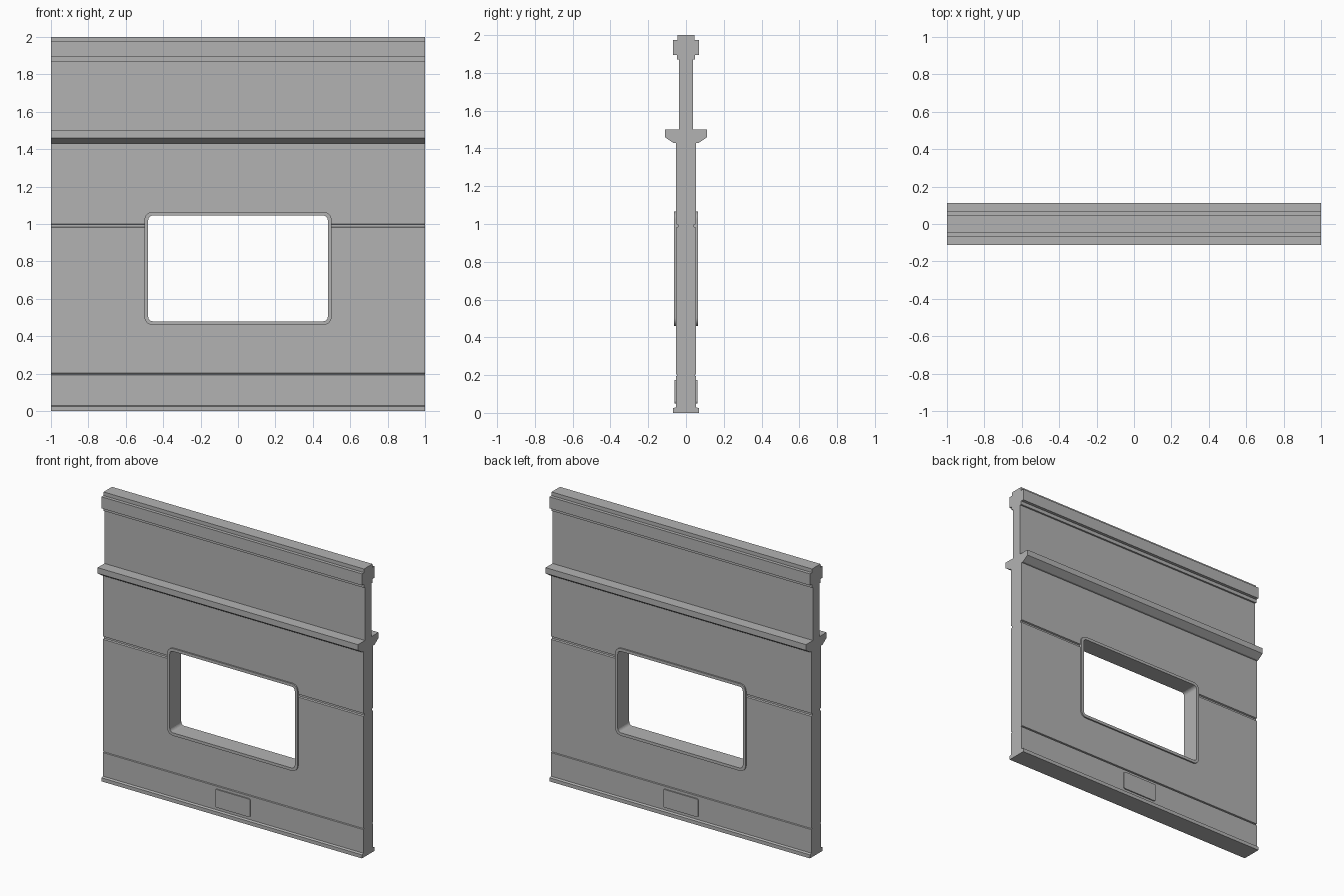
import bpy, bmesh, math
from mathutils import Vector

cube = bpy.data.objects.get("Cube")
if cube:
    bpy.data.objects.remove(cube, do_unlink=True)

grey = bpy.data.materials.new("wall_grey")
grey.use_nodes = True
colour = (0.45, 0.45, 0.45, 1)
grey.diffuse_color = colour
grey.node_tree.nodes["Principled BSDF"].inputs["Base Color"].default_value = colour


def prism(name, outline, direction):
    """Extrude a closed outline, centred on the origin along direction."""
    direction = Vector(direction)
    bm = bmesh.new()
    face = bm.faces.new([bm.verts.new(Vector(p) - direction / 2) for p in outline])
    new = bmesh.ops.extrude_face_region(bm, geom=[face])["geom"]
    bmesh.ops.translate(bm, vec=direction,
                        verts=[v for v in new if isinstance(v, bmesh.types.BMVert)])
    bmesh.ops.recalc_face_normals(bm, faces=bm.faces)
    mesh = bpy.data.meshes.new(name)
    bm.to_mesh(mesh)
    bm.free()
    mesh.materials.append(grey)
    obj = bpy.data.objects.new(name, mesh)
    bpy.context.collection.objects.link(obj)
    return obj


def rounded(half_x, low, high, radius, steps=6):
    """Rounded rectangle in the xz plane."""
    corners = [(1, high - radius, 0), (-1, high - radius, 90),
               (-1, low + radius, 180), (1, low + radius, 270)]
    points = []
    for side, z, start in corners:
        for i in range(steps + 1):
            a = math.radians(start + 90 * i / steps)
            points.append((side * (half_x - radius) + radius * math.cos(a), 0,
                           z + radius * math.sin(a)))
    return points


def cut(target, cutter):
    cutter.hide_render = True
    cutter.hide_viewport = True
    cutter.display_type = 'WIRE'
    mod = target.modifiers.new("opening", 'BOOLEAN')
    mod.operation = 'DIFFERENCE'
    mod.solver = 'EXACT'
    mod.object = cutter


# Wall section as half thickness and height: base, grooves, ledge, top rail
half = [(0.069, 0), (0.069, 0.025), (0.053, 0.03),
        (0.053, 0.194), (0.046, 0.197), (0.046, 0.201), (0.053, 0.204),
        (0.053, 0.98), (0.043, 0.984), (0.043, 0.996), (0.053, 1.0),
        (0.053, 1.43), (0.068, 1.43), (0.112, 1.46), (0.112, 1.5),
        (0.036, 1.5), (0.036, 1.87), (0.048, 1.87), (0.048, 1.895),
        (0.069, 1.895), (0.069, 1.975), (0.046, 1.975), (0.046, 2)]
section = [(0, y, z) for y, z in half] + [(0, -y, z) for y, z in reversed(half)]
wall = prism("wall_panel", section, (2, 0, 0))
cut(wall, prism("wall_cutter", rounded(0.49, 0.47, 1.055, 0.033), (0, 1, 0)))

# Raised window surround lining the opening
frame = prism("window_frame", rounded(0.5, 0.46, 1.065, 0.043), (0, 0.126, 0))
cut(frame, prism("frame_cutter", rounded(0.48, 0.48, 1.045, 0.024), (0, 1, 0)))

# Small plates below the window on both faces
for name, side in (("front_plate", -1), ("back_plate", 1)):
    plate = prism(name, rounded(0.135, 0.05, 0.175, 0.012, 3), (0, 0.009, 0))
    plate.location.y = side * 0.0565

# Smooth the rounded corners, keeping flat faces crisp
bpy.ops.object.select_all(action='DESELECT')
frame.select_set(True)
bpy.context.view_layer.objects.active = frame
bpy.ops.object.shade_smooth_by_angle(angle=math.radians(30))
